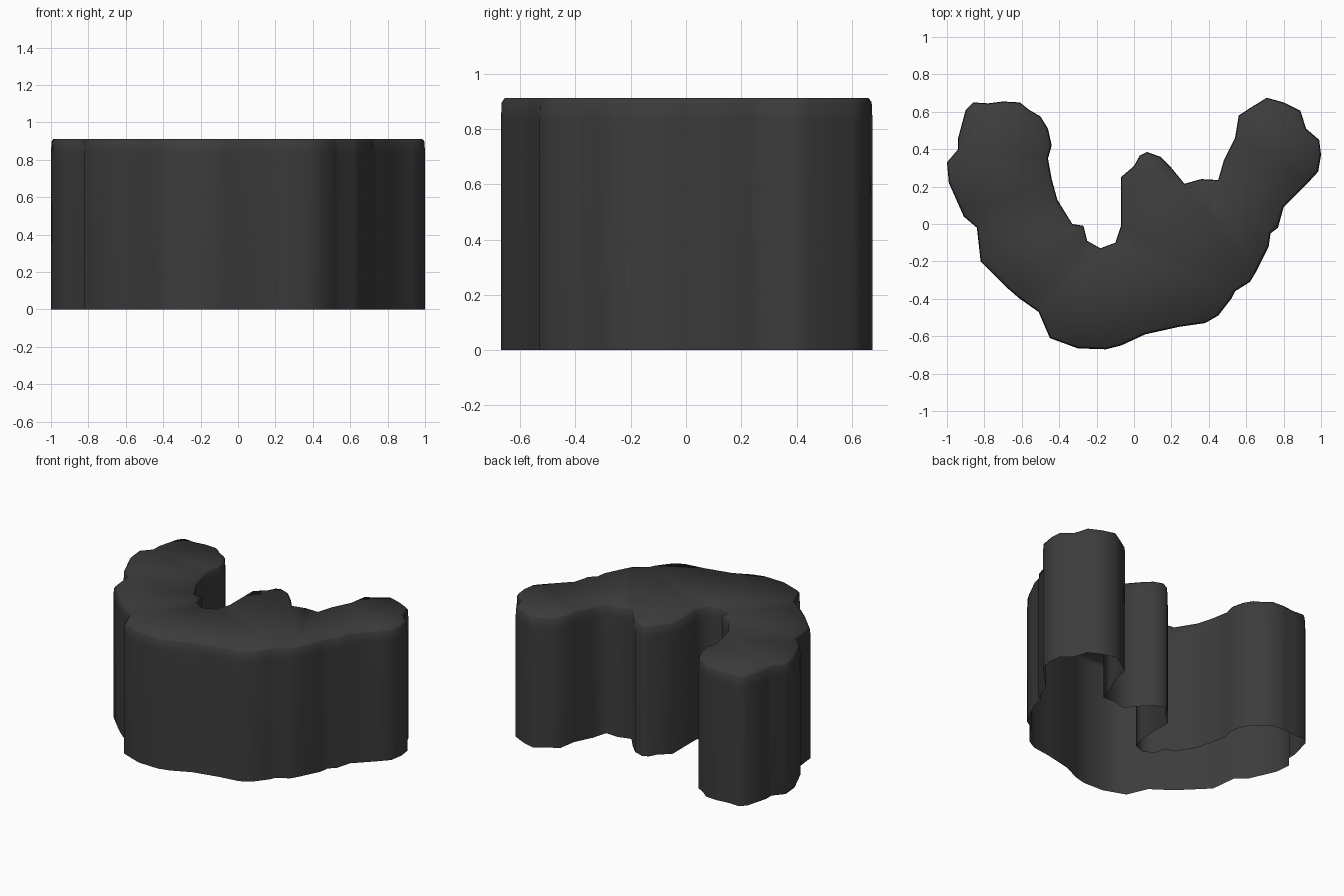
import bpy, bmesh
from mathutils import Vector

if "Cube" in bpy.data.objects:
    bpy.data.objects.remove(bpy.data.objects["Cube"])

HEIGHT = 0.912

# Plan outline, clockwise from the tip of the left arm
OUTLINE = [
    # left arm tip and inner side
    (-.86, .65), (-.78, .645), (-.70, .655), (-.61, .65), (-.56, .61), (-.50, .575),
    (-.46, .51), (-.44, .42), (-.46, .35), (-.44, .24), (-.41, .13), (-.33, 0),
    # inner notch and middle bump
    (-.27, -.01), (-.25, -.09), (-.18, -.13), (-.10, -.10), (-.07, -.01), (-.07, .25),
    (0, .31), (.03, .365), (.07, .385), (.14, .36), (.20, .30), (.27, .215), (.36, .24),
    # right arm
    (.45, .235), (.48, .34), (.54, .46), (.56, .58), (.62, .62), (.71, .675), (.80, .65),
    (.89, .605), (.92, .51), (.99, .45), (1, .37), (.985, .28), (.93, .22), (.80, .09),
    # outer front curve
    (.77, -.02), (.73, -.05), (.72, -.12), (.65, -.26), (.62, -.31), (.54, -.36),
    (.52, -.40), (.45, -.49), (.38, -.53), (.24, -.55), (.06, -.59), (-.07, -.65),
    (-.15, -.67), (-.30, -.665), (-.45, -.61), (-.51, -.47), (-.61, -.40), (-.68, -.34),
    # outer left side
    (-.82, -.20), (-.84, -.02), (-.91, .04), (-.99, .22), (-1, .33), (-.94, .40),
    (-.94, .46), (-.90, .61),
]


def inset(points, d):
    """Move a clockwise outline inwards by d."""
    pts = [Vector(p) for p in points]
    out = []
    for i, p in enumerate(pts):
        t = (pts[(i + 1) % len(pts)] - pts[i - 1]).normalized()
        out.append(p + Vector((t.y, -t.x)) * d)
    return out


bm = bmesh.new()

# Wall rings: straight side, then a small rounded top edge
rings = []
for z, d in ((0, 0), (HEIGHT - .08, 0), (HEIGHT - .015, .003), (HEIGHT, .014)):
    rings.append([bm.verts.new((p[0], p[1], z)) for p in inset(OUTLINE, d)])
n = len(OUTLINE)
for low, high in zip(rings, rings[1:]):
    for i in range(n):
        j = (i + 1) % n
        bm.faces.new((low[j], low[i], high[i], high[j]))

# Top cap; the underside stays open
cap = bm.faces.new(rings[-1][::-1])
bmesh.ops.triangulate(bm, faces=[cap], ngon_method='BEAUTY')

mesh = bpy.data.meshes.new("curved_block")
bm.to_mesh(mesh)
bm.free()
block = bpy.data.objects.new("curved_block", mesh)
bpy.context.collection.objects.link(block)

# Dark grey, smooth all over
mat = bpy.data.materials.new("dark_grey")
mat.diffuse_color = (.045, .045, .045, 1)
mat.use_nodes = True
mat.node_tree.nodes["Principled BSDF"].inputs["Base Color"].default_value = mat.diffuse_color
mesh.materials.append(mat)
for f in mesh.polygons:
    f.use_smooth = True
